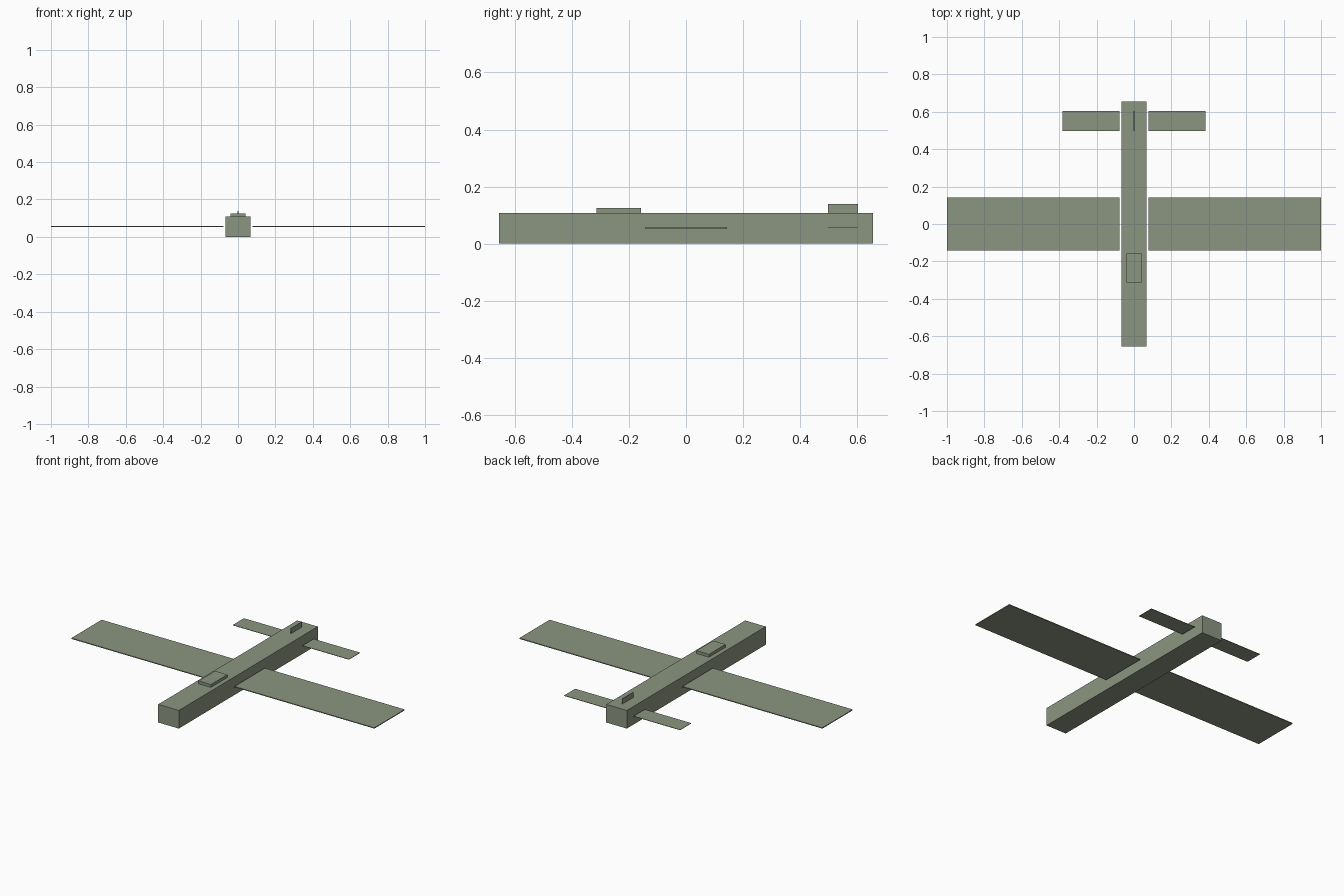
import bpy
import bmesh
from mathutils import Vector

if "Cube" in bpy.data.objects:
    bpy.data.objects.remove(bpy.data.objects["Cube"])

paint = bpy.data.materials.new("grey_green_paint")
paint.diffuse_color = (0.26, 0.30, 0.22, 1)
paint.use_nodes = True
paint.node_tree.nodes["Principled BSDF"].inputs["Base Color"].default_value = paint.diffuse_color


def box(name, lo, hi):
    """Flat-shaded box spanning two opposite corners."""
    lo, hi = Vector(lo), Vector(hi)
    bm = bmesh.new()
    bmesh.ops.create_cube(bm, size=1)
    bmesh.ops.scale(bm, vec=hi - lo, verts=bm.verts)
    bmesh.ops.translate(bm, vec=(lo + hi) / 2, verts=bm.verts)
    mesh = bpy.data.meshes.new(name)
    bm.to_mesh(mesh)
    bm.free()
    mesh.materials.append(paint)
    obj = bpy.data.objects.new(name, mesh)
    bpy.context.collection.objects.link(obj)
    return obj


def mirrored_box(name, lo, hi):
    """Box on the right side, mirrored to the left."""
    obj = box(name, lo, hi)
    obj.modifiers.new("mirror", 'MIRROR').use_axis[0] = True
    return obj


TOP = 0.108

# Body
box("fuselage", (-0.068, -0.655, 0), (0.068, 0.655, TOP))
box("canopy", (-0.041, -0.314, TOP), (0.041, -0.158, 0.125))

# Lifting surfaces, set just off the fuselage sides
mirrored_box("wing", (0.077, -0.143, 0.0535), (1.0, 0.143, 0.0585))
mirrored_box("tailplane", (0.077, 0.498, 0.0545), (0.383, 0.603, 0.0570))

# Tail fin
box("tail_fin", (-0.0015, 0.498, TOP), (0.0015, 0.603, 0.139))
